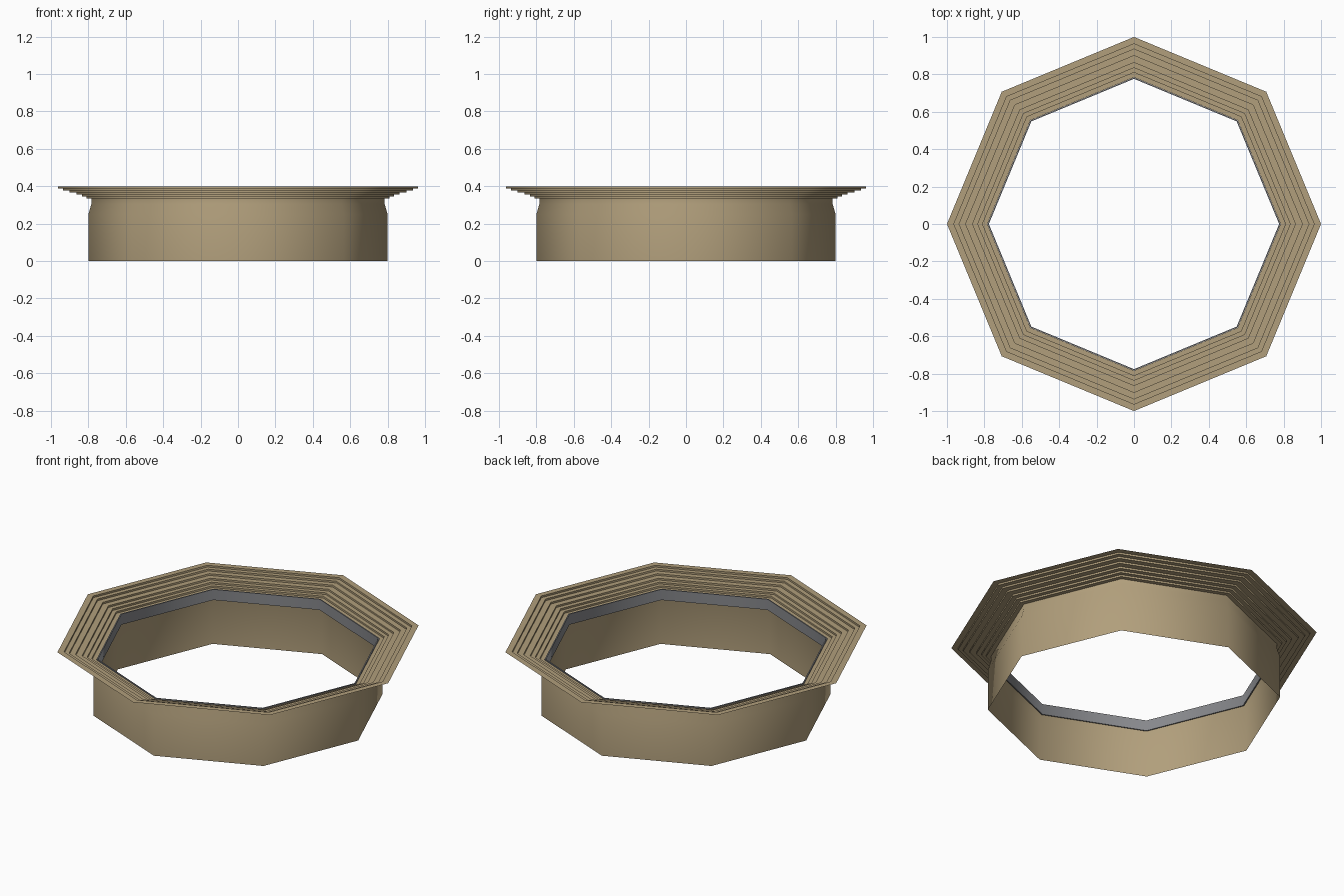
import bpy
import bmesh
import math

SIDES = 8

if "Cube" in bpy.data.objects:
    bpy.data.objects.remove(bpy.data.objects["Cube"], do_unlink=True)


def make_material(name, rgb):
    mat = bpy.data.materials.new(name)
    mat.use_nodes = True
    colour = (*rgb, 1.0)
    mat.diffuse_color = colour
    bsdf = next(n for n in mat.node_tree.nodes if n.type == "BSDF_PRINCIPLED")
    bsdf.inputs["Base Color"].default_value = colour
    bsdf.inputs["Roughness"].default_value = 0.8
    return mat


def octagon_lathe(name, profile, mat, closed=False):
    """Sweep a (radius, height) profile around an eight-sided ring."""
    bm = bmesh.new()
    rings = []
    for radius, z in profile:
        ring = []
        for i in range(SIDES):
            a = math.tau * i / SIDES
            ring.append(bm.verts.new((radius * math.cos(a), radius * math.sin(a), z)))
        rings.append(ring)
    pairs = list(zip(rings, rings[1:]))
    if closed:
        pairs.append((rings[-1], rings[0]))
    for low, high in pairs:
        for i in range(SIDES):
            j = (i + 1) % SIDES
            bm.faces.new((low[i], low[j], high[j], high[i]))
    if closed:
        bmesh.ops.recalc_face_normals(bm, faces=bm.faces)
    mesh = bpy.data.meshes.new(name)
    bm.to_mesh(mesh)
    bm.free()
    mesh.materials.append(mat)
    obj = bpy.data.objects.new(name, mesh)
    bpy.context.collection.objects.link(obj)
    bpy.ops.object.select_all(action="DESELECT")
    obj.select_set(True)
    bpy.context.view_layer.objects.active = obj
    bpy.ops.object.shade_smooth_by_angle(angle=math.radians(50))
    return obj


tan = make_material("sandstone_tan", (0.44, 0.345, 0.2))
grey = make_material("metal_grey", (0.24, 0.245, 0.26))

# Thin outer wall, drawn in slightly below the rim
octagon_lathe("wall", [(0.80, 0), (0.80, 0.25), (0.784, 0.305), (0.784, 0.334)], tan)

# Stepped rim: each tread runs outward, then a riser climbs to the next
treads = [0.81, 0.835, 0.863, 0.90, 0.935, 0.963, 1.0]
z_low, z_top = 0.334, 0.398
step = (z_top - z_low) / (len(treads) - 1)
rim = [(0.784, z_low)]
for i, radius in enumerate(treads):
    z = z_low + i * step
    rim.append((radius, z))
    if i < len(treads) - 1:
        rim.append((radius, z + step))
octagon_lathe("stepped_rim", rim, tan)

# Grey band lining the neck
octagon_lathe("inner_band", [(0.776, 0.275), (0.783, 0.275), (0.783, 0.339), (0.776, 0.339)],
              grey, closed=True)
